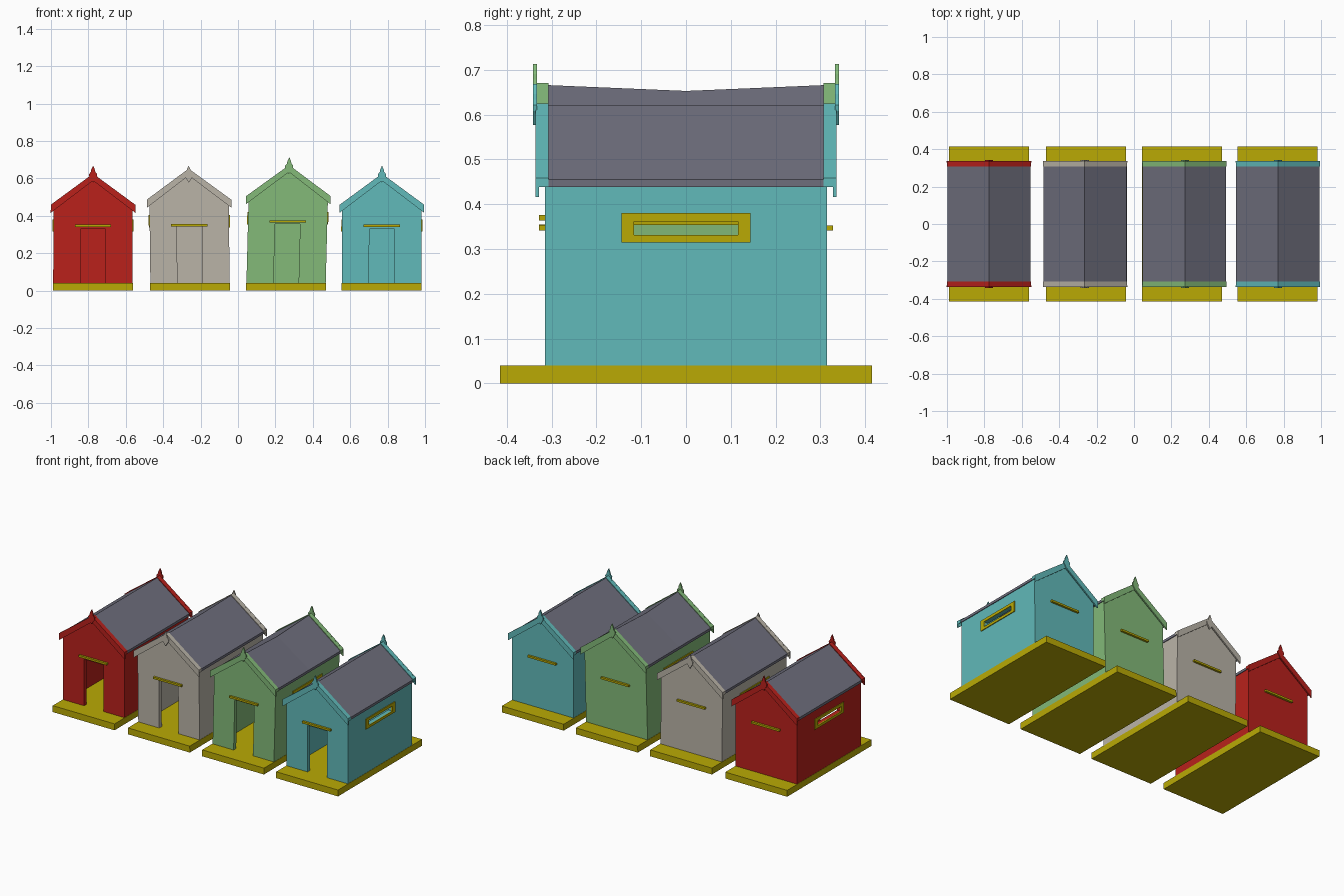
import bpy, bmesh

if "Cube" in bpy.data.objects:
    bpy.data.objects.remove(bpy.data.objects["Cube"])


def material(name, rgb):
    m = bpy.data.materials.new(name)
    m.diffuse_color = [(c / 255) ** 2.2 for c in rgb] + [1]
    m.use_nodes = True
    m.node_tree.nodes["Principled BSDF"].inputs["Base Color"].default_value = m.diffuse_color
    return m


YELLOW = material("yellow_trim", (184, 168, 13))
SLATE = material("slate", (110, 110, 124))


class Hut:
    """Places parts at the hut's position, with a slight sideways lean."""

    def __init__(self, name, cx, lean):
        self.name, self.cx, self.lean = name, cx, lean

    def make(self, part, bm, mat):
        for v in bm.verts:
            v.co.x += self.cx + self.lean * v.co.z
        bmesh.ops.recalc_face_normals(bm, faces=bm.faces)
        me = bpy.data.meshes.new(f"{self.name}_{part}")
        bm.to_mesh(me)
        bm.free()
        me.materials.append(mat)
        ob = bpy.data.objects.new(me.name, me)
        bpy.context.collection.objects.link(ob)
        return ob

    def loft(self, part, sections, mat):
        """Skin (y, xz-profile) sections and cap both ends."""
        bm = bmesh.new()
        rings = [[bm.verts.new((x, y, z)) for x, z in prof] for y, prof in sections]
        n = len(rings[0])
        for a, b in zip(rings, rings[1:]):
            for i in range(n):
                j = (i + 1) % n
                bm.faces.new((a[i], a[j], b[j], b[i]))
        bm.faces.new(rings[0])
        bm.faces.new(rings[-1])
        return self.make(part, bm, mat)

    def prism(self, part, prof, y0, y1, mat):
        return self.loft(part, [(y0, prof), (y1, prof)], mat)

    def window_ring(self, part, outer, inner, x0, x1, mat):
        """Rectangular plate with a rectangular hole, facing along x."""
        bm = bmesh.new()

        def rect(r, x):
            y, za, zb = r
            return [bm.verts.new((x, *p)) for p in ((-y, za), (y, za), (y, zb), (-y, zb))]

        loops = [rect(outer, x0), rect(outer, x1), rect(inner, x1), rect(inner, x0)]
        for k in range(4):
            a, b = loops[k], loops[(k + 1) % 4]
            for i in range(4):
                j = (i + 1) % 4
                bm.faces.new((a[i], a[j], b[j], b[i]))
        return self.make(part, bm, mat)


def box(x0, x1, z0, z1):
    return [(x0, z0), (x1, z0), (x1, z1), (x0, z1)]


def mirrored(half):
    """Close a right-hand half profile that starts and ends on the centre line."""
    return half + [(-x, z) for x, z in reversed(half) if x > 0]


def chevron(w, eave, apex, low_eave, low_apex):
    return [(-w, low_eave), (0, low_apex), (w, low_eave), (w, eave), (0, apex), (-w, eave)]


def build(name, rgb, cx, lean, lift, door_top, lintel_z, finial_lift, sag):
    h = Hut(name, cx, lean)
    paint = material(name + "_paint", rgb)
    W, T, F = 0.212, 0.025, 0.04
    eave, apex = 0.446 + lift, 0.602 + lift

    # platform
    h.prism("platform", box(-0.2135, 0.2135, 0, F), -0.415, 0.415, YELLOW)

    # gable walls, front one with a doorway
    D = 0.067
    h.prism("front_wall", [(-W, F), (-D, F), (-D, door_top), (D, door_top), (D, F),
                           (W, F), (W, eave), (0, apex), (-W, eave)],
            -0.315, -0.315 + T, paint)
    h.prism("back_wall", [(-W, F), (W, F), (W, eave), (0, apex), (-W, eave)],
            0.315 - T, 0.315, paint)

    # side walls and window frames
    wl = lift * 0.85
    hole = (0.116, 0.331 + wl, 0.362 + wl)
    for s, side in ((-1, "left"), (1, "right")):
        h.window_ring(side + "_wall", (0.315 - T, F, eave), hole, s * (W - T), s * W, paint)
        h.window_ring(side + "_window_frame", (0.144, 0.315 + wl, 0.38 + wl), hole,
                      s * (W - 0.005), s * (W + 0.005), YELLOW)

    # roof with optional ridge sag
    def roof(drop):
        return chevron(0.223, 0.455 + lift, 0.62 + lift - drop,
                       0.439 + lift, 0.602 + lift - drop)
    h.loft("roof", [(-0.308, roof(0)), (0, roof(sag)), (0.308, roof(0))], SLATE)

    # painted verges, bargeboards, finials and lintels at both ends
    verge = chevron(0.225, 0.459 + lift, 0.625 + lift, 0.439 + lift, 0.602 + lift)
    board = chevron(0.226, 0.459 + lift, 0.625 + lift, 0.416 + lift, 0.588 + lift)
    spike = mirrored([(0, 0.577), (0.02, 0.608), (0.022, 0.622), (0.012, 0.634),
                      (0.01, 0.646), (0, 0.668)])
    spike = [(x, z + finial_lift) for x, z in spike]
    for s, end, lz in ((-1, "front", lintel_z), (1, "back", 0.347)):
        h.prism(end + "_verge", verge, s * 0.307, s * 0.332, paint)
        h.prism(end + "_bargeboard", board, s * 0.328, s * 0.336, paint)
        h.prism(end + "_finial", spike, s * 0.333, s * 0.341, paint)
        h.prism(end + "_lintel", box(-0.097, 0.097, lz - 0.006, lz + 0.006),
                s * 0.31, s * 0.328, YELLOW)


# name, colour, x, lean, lift, door top, lintel height, finial lift, ridge sag
build("red_hut", (184, 38, 33), -0.776, 0.002, 0.0, 0.33, 0.347, 0.0, 0.0)
build("grey_hut", (184, 178, 166), -0.256, -0.012, 0.027, 0.355, 0.349, 0.0, 0.005)
build("green_hut", (130, 184, 120), 0.256, 0.026, 0.046, 0.355, 0.37, 0.045, 0.013)
build("teal_hut", (97, 184, 184), 0.768, 0.003, 0.0, 0.33, 0.347, 0.0, 0.0)
